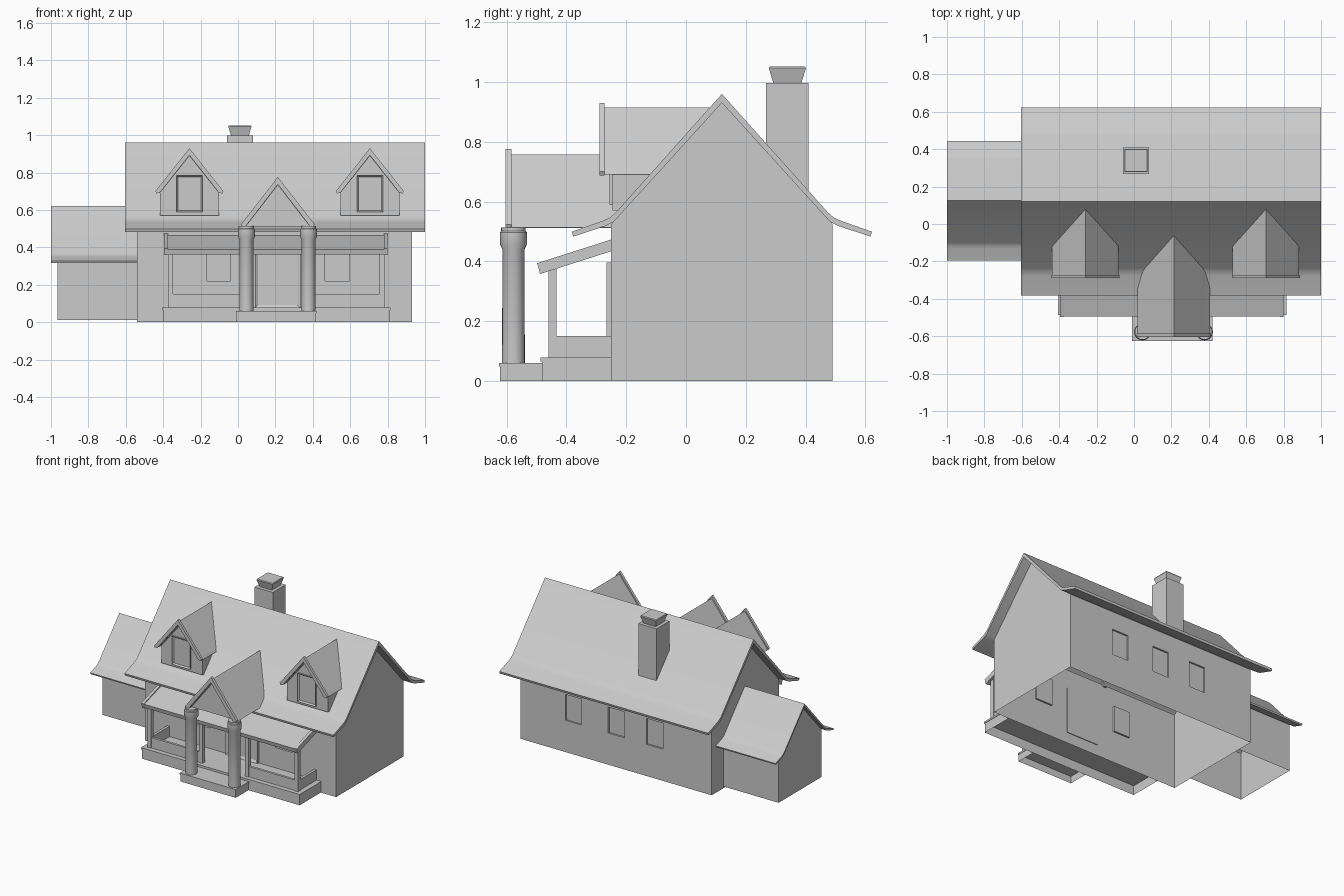
import bpy, bmesh
from mathutils import Vector

if "Cube" in bpy.data.objects:
    bpy.data.objects.remove(bpy.data.objects["Cube"])


def finish(name, bm, open_bottom=False, smooth=False):
    bmesh.ops.recalc_face_normals(bm, faces=bm.faces[:])
    if open_bottom:
        low = min(v.co.z for v in bm.verts)
        bad = [f for f in bm.faces if all(v.co.z < low + 1e-4 for v in f.verts)]
        bmesh.ops.delete(bm, geom=bad, context='FACES')
    me = bpy.data.meshes.new(name)
    bm.to_mesh(me)
    bm.free()
    ob = bpy.data.objects.new(name, me)
    bpy.context.collection.objects.link(ob)
    if smooth:
        bpy.ops.object.select_all(action='DESELECT')
        bpy.context.view_layer.objects.active = ob
        ob.select_set(True)
        bpy.ops.object.shade_smooth_by_angle(angle=0.6)
    return ob


def prism(name, pts, a, b, axis='x', open_bottom=False, smooth=False):
    """Extrude a profile along x or y; b may be a function of height."""
    end = b if callable(b) else (lambda z: b)
    bm = bmesh.new()

    def ring(t):
        return [bm.verts.new((t(p[1]), p[0], p[1]) if axis == 'x' else (p[0], t(p[1]), p[1]))
                for p in pts]
    r0, r1 = ring(lambda z: a), ring(end)
    bm.faces.new(r0)
    bm.faces.new(r1[::-1])
    for i in range(len(pts)):
        j = (i + 1) % len(pts)
        bm.faces.new((r0[i], r1[i], r1[j], r0[j]))
    return finish(name, bm, open_bottom, smooth)


def box(name, x0, x1, y0, y1, z0, z1, open_bottom=False):
    return prism(name, [(y0, z0), (y1, z0), (y1, z1), (y0, z1)], x0, x1, 'x', open_bottom)


def sym(half, c):
    """Mirror a half profile (top centre round to bottom centre) about c."""
    return [(c + u, z) for u, z in half] + [(c - u, z) for u, z in reversed(half) if u > 0]


def framed_panel(name, x0, x1, y0, y1, z0, z1, border, depth):
    """Box whose front face is inset and pushed back."""
    ob = box(name, x0, x1, y0, y1, z0, z1)
    bm = bmesh.new()
    bm.from_mesh(ob.data)
    f = min(bm.faces, key=lambda q: q.calc_center_median().y)
    bmesh.ops.inset_region(bm, faces=[f], thickness=border)
    bmesh.ops.translate(bm, verts=f.verts[:], vec=Vector((0, depth, 0)))
    bm.to_mesh(ob.data)
    bm.free()


def main_roof_y(z):
    """Depth at which the front roof slope reaches height z."""
    return (-0.24 if z < 0.54 else -0.24 + (z - 0.54) * 0.88)


# Main house walls with shallow window recesses, open underneath
RIDGE = 0.12
wall_half = [(0, 0.935), (0.37, 0.525), (0.37, 0), (0, 0)]
walls = prism("house_walls", sym(wall_half, RIDGE)[:3] + sym(wall_half, RIDGE)[4:], -0.54, 0.93)
cutters = []
for y, spans in ((-0.25, ((-0.165, -0.04), (0.465, 0.595))),
                 (0.49, ((-0.165, -0.04), (0.13, 0.255), (0.46, 0.585)))):
    for x0, x1 in spans:
        c = box("window_cutter", x0, x1, y - 0.012, y + 0.012, 0.22, 0.40)
        c.hide_render = True
        m = walls.modifiers.new("window", 'BOOLEAN')
        m.object, m.solver = c, 'EXACT'
        cutters.append(c)
bpy.context.view_layer.update()
cut = bpy.data.meshes.new_from_object(walls.evaluated_get(bpy.context.evaluated_depsgraph_get()))
for ob in cutters + [walls]:
    bpy.data.objects.remove(ob)
bm = bmesh.new()
bm.from_mesh(cut)
finish("house_walls", bm, open_bottom=True)

# Main roof with flared eaves
roof_half = [(0, 0.96), (0.355, 0.563), (0.375, 0.546), (0.40, 0.535), (0.502, 0.499),
             (0.497, 0.483), (0.39, 0.518), (0.362, 0.532), (0, 0.930)]
prism("main_roof", sym(roof_half, RIDGE), -0.605, 1.0, smooth=True)

# Side wing: the same section at a smaller scale
S = 0.637
wing_roof = [(u * S, 0.62 + (z - 0.96) * S) for u, z in roof_half]
prism("wing_roof", sym(wing_roof, 0.125), -1.0, -0.54, smooth=True)
top, side = 0.62 + (0.935 - 0.96) * S, 0.62 + (0.525 - 0.96) * S
prism("wing_walls", [(0.125, top), (0.125 + 0.37 * S, side), (0.125 + 0.37 * S, 0.012),
                     (0.125 - 0.37 * S, 0.012), (0.125 - 0.37 * S, side)],
      -0.965, -0.54, open_bottom=True)

# Chimney and flared pot
box("chimney_stack", -0.06, 0.08, 0.268, 0.409, 0.58, 0.997)
bm = bmesh.new()
rings = [[bm.verts.new((0.01 + sx * h, 0.339 + sy * h, z))
          for sx, sy in ((-1, -1), (1, -1), (1, 1), (-1, 1))]
         for h, z in ((0.045, 0.99), (0.048, 1.0), (0.062, 1.046), (0.059, 1.052))]
bm.faces.new(rings[0])
bm.faces.new(rings[-1])
for a, b in zip(rings, rings[1:]):
    for i in range(4):
        bm.faces.new((a[i], a[(i + 1) % 4], b[(i + 1) % 4], b[i]))
finish("chimney_pot", bm)

# Two dormers
for side, cx in (("left", -0.26), ("right", 0.705)):
    prism(side + "_dormer_walls",
          [(cx - 0.158, 0.57), (cx + 0.158, 0.57), (cx + 0.158, 0.70), (cx, 0.895), (cx - 0.158, 0.70)],
          -0.245, main_roof_y, 'y')
    prism(side + "_dormer_roof",
          sym([(0, 0.914), (0.165, 0.708), (0.178, 0.69), (0.158, 0.69), (0, 0.888)], cx),
          -0.275, main_roof_y, 'y')
    prism(side + "_dormer_trim",
          sym([(0, 0.93), (0.168, 0.718), (0.182, 0.70), (0.176, 0.688), (0.158, 0.692), (0, 0.893)], cx),
          -0.29, -0.272, 'y')
    framed_panel(side + "_dormer_window", cx - 0.07, cx + 0.07, -0.256, -0.24, 0.588, 0.785, 0.012, 0.01)

# Entrance gable
CX = 0.213
prism("entrance_gable_roof", sym([(0, 0.757), (0.175, 0.535), (0.193, 0.513), (0.17, 0.513), (0, 0.732)], CX),
      -0.588, main_roof_y, 'y')
prism("entrance_gable_trim", sym([(0, 0.776), (0.18, 0.545), (0.196, 0.523), (0.19, 0.51),
                                  (0.172, 0.513), (0, 0.737)], CX), -0.603, -0.583, 'y')
prism("entrance_gable_infill", [(CX - 0.175, 0.512), (CX + 0.175, 0.512), (CX, 0.74)], -0.572, -0.25, 'y')

# Porch floor and entrance step, hollow underneath
box("porch_floor", -0.402, 0.812, -0.482, -0.25, 0, 0.07, True)
box("porch_floor_lip", -0.405, 0.815, -0.487, -0.25, 0.066, 0.078)
box("entrance_step", -0.008, 0.418, -0.622, -0.482, 0, 0.052, True)
box("entrance_step_lip", -0.011, 0.421, -0.626, -0.482, 0.049, 0.06)

# Entrance columns
for side, sx in (("left", 0.045), ("right", 0.377)):
    bm = bmesh.new()
    prof = [(0, 0.055), (0.038, 0.055), (0.037, 0.44), (0.045, 0.457), (0.045, 0.497), (0.041, 0.502),
            (0.041, 0.513), (0, 0.513)]
    vs = [bm.verts.new((sx + r, -0.577, z)) for r, z in prof]
    es = [bm.edges.new(p) for p in zip(vs, vs[1:])]
    bmesh.ops.spin(bm, geom=vs + es, cent=(sx, -0.577, 0), axis=(0, 0, 1), angle=6.2831853, steps=24)
    bmesh.ops.remove_doubles(bm, verts=bm.verts[:], dist=1e-4)
    finish(side + "_entrance_column", bm, smooth=True)

# Porch roof and its raised end trims
prism("porch_roof", [(-0.495, 0.39), (-0.25, 0.463), (-0.25, 0.438), (-0.488, 0.362)], -0.385, 0.79)
for side, x in (("left", -0.395), ("right", 0.78)):
    prism(side + "_porch_roof_trim", [(-0.498, 0.394), (-0.25, 0.473), (-0.25, 0.434), (-0.488, 0.358)],
          x, x + 0.02)

# Porch posts and low rails
for name, x in (("left_outer", -0.36), ("left_inner", 0.035), ("right_inner", 0.39), ("right_outer", 0.77)):
    box(name + "_porch_post", x - 0.013, x + 0.013, -0.46, -0.433, 0.075, 0.385)
for side, a, b, e in (("left", -0.36, 0.035, -0.36), ("right", 0.39, 0.77, 0.77)):
    box(side + "_front_rail", a, b, -0.455, -0.438, 0.075, 0.15)
    box(side + "_end_rail", e - 0.009, e + 0.009, -0.44, -0.25, 0.075, 0.15)

# Front door
framed_panel("front_door", 0.09, 0.335, -0.266, -0.245, 0.075, 0.397, 0.025, 0.012)
